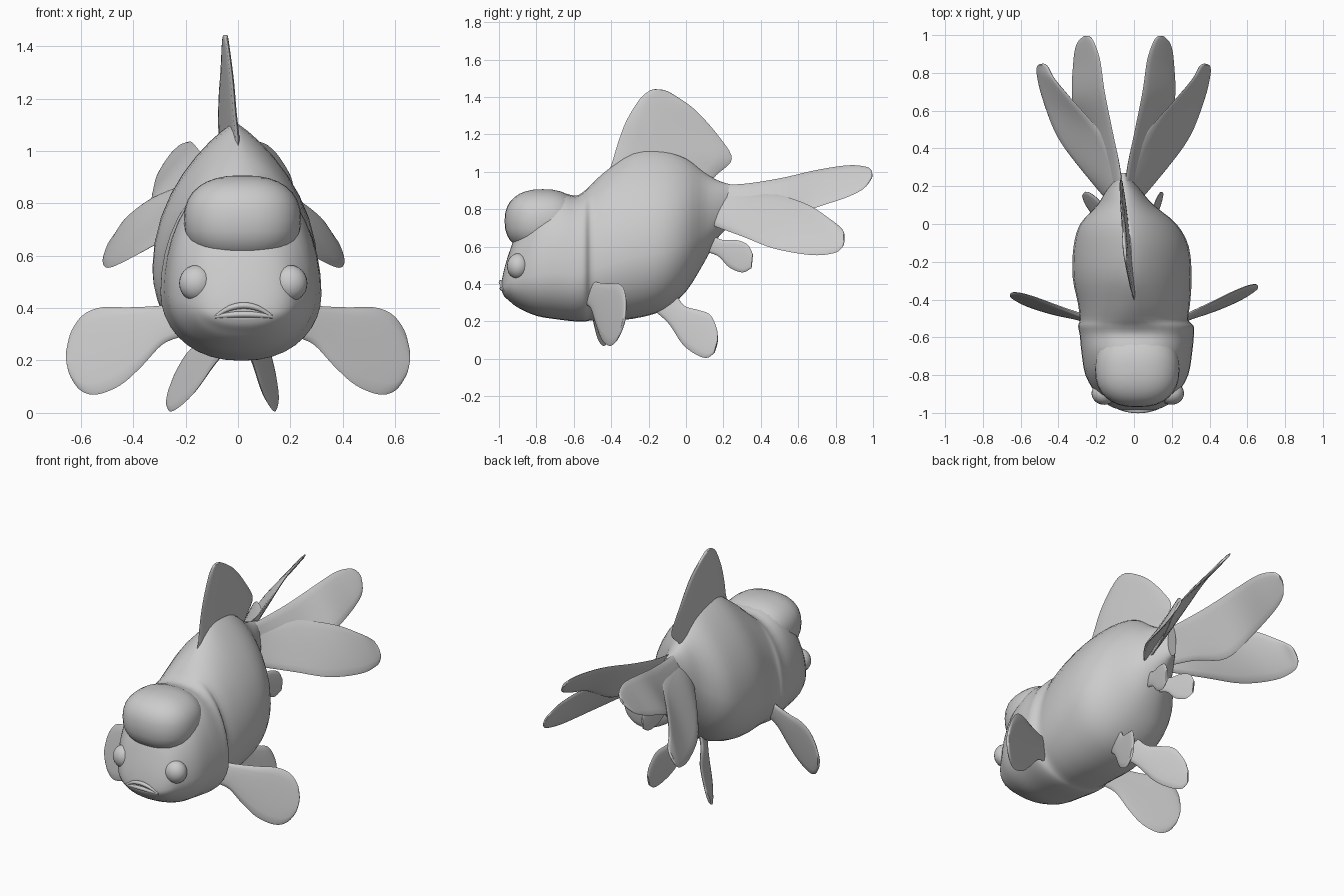
import bpy, bmesh, math
from mathutils import Vector

cube = bpy.data.objects.get("Cube")
if cube:
    bpy.data.objects.remove(cube, do_unlink=True)

grey = bpy.data.materials.new("soft grey")
grey.use_nodes = True
grey.diffuse_color = (0.6, 0.6, 0.6, 1)
grey.node_tree.nodes["Principled BSDF"].inputs["Base Color"].default_value = (0.6, 0.6, 0.6, 1)


def finish(name, bm, angle=50):
    bmesh.ops.recalc_face_normals(bm, faces=bm.faces)
    mesh = bpy.data.meshes.new(name)
    bm.to_mesh(mesh)
    bm.free()
    mesh.materials.append(grey)
    obj = bpy.data.objects.new(name, mesh)
    bpy.context.collection.objects.link(obj)
    bpy.ops.object.select_all(action="DESELECT")
    obj.select_set(True)
    bpy.context.view_layer.objects.active = obj
    bpy.ops.object.shade_smooth_by_angle(angle=math.radians(angle))
    return obj


def signed_power(x, power):
    return math.copysign(abs(x) ** power, x)


def refine(rows, steps):
    """Pass a smooth curve through rows of numbers."""
    out = []
    for i in range(len(rows) - 1):
        p, q = rows[i], rows[i + 1]
        before, after = rows[max(i - 1, 0)], rows[min(i + 2, len(rows) - 1)]
        for s in range(steps):
            t = s / steps
            out.append([b + t / 2 * (c - a + t * (2 * a - 5 * b + 4 * c - d + t * (3 * (b - c) + d - a)))
                        for a, b, c, d in zip(before, p, q, after)])
    return out + [list(rows[-1])]


def loft(name, rings):
    """Skin closed rings of points and cap both ends."""
    bm = bmesh.new()
    loops = [[bm.verts.new(p) for p in ring] for ring in rings]
    n = len(loops[0])
    for a, b in zip(loops, loops[1:]):
        for k in range(n):
            bm.faces.new((a[k], a[(k + 1) % n], b[(k + 1) % n], b[k]))
    bm.faces.new(loops[0])
    bm.faces.new(loops[-1])
    return finish(name, bm)


def fin(name, rows, thick=0.012, place=lambda v: v):
    """Each row holds two opposite edge points of the fin, from root to tip."""
    rows = [[*place(Vector(r[:3])), *place(Vector(r[3:]))] for r in rows]
    rows = refine(rows, 5)
    edges = [(Vector(r[:3]), Vector(r[3:])) for r in rows]
    mids = [(a + b) / 2 for a, b in edges]
    rings = []
    for i, (a, b) in enumerate(edges):
        half = (b - a) / 2
        along = mids[min(i + 1, len(mids) - 1)] - mids[max(i - 1, 0)]
        normal = half.cross(along).normalized()
        depth = thick * (1 - 0.5 * i / len(edges))
        ring = []
        for k in range(16):
            t = math.tau * k / 16
            ring.append(mids[i] + half * math.cos(t) + normal * depth * signed_power(math.sin(t), .7))
        rings.append(ring)
    return loft(name, rings)


def ball(name, centre, radii, power=1.0, segments=24):
    bm = bmesh.new()
    bmesh.ops.create_uvsphere(bm, u_segments=segments, v_segments=segments // 2, radius=1)
    for v in bm.verts:
        v.co = Vector([c + r * signed_power(x, power) for c, r, x in zip(centre, radii, v.co)])
    return finish(name, bm)


# Body: y, belly height, back height, half width, sideways drift, back sharpness
body = [
    (-.985, .36, .42, .08, .02, .9), (-.972, .335, .48, .13, .02, .9), (-.945, .31, .57, .175, .02, .9),
    (-.9, .275, .68, .215, .015, .8), (-.8, .23, .82, .272, .015, .75), (-.68, .21, .885, .293, .015, .75),
    (-.59, .2, .872, .302, .015, .78), (-.54, .2, .9, .306, .01, .9), (-.505, .205, .935, .287, 0, 1.05),
    (-.42, .205, 1.01, .297, 0, 1.3), (-.28, .215, 1.1, .315, -.01, 1.7), (-.12, .26, 1.105, .305, -.015, 1.7),
    (0, .36, 1.07, .255, -.03, 1.6), (.1, .52, .995, .15, -.045, 1.3), (.18, .66, .95, .09, -.055, 1),
    (.27, .73, .925, .03, -.055, 1)]
rings = []
for y, low, high, width, drift, sharp in refine(body, 3):
    waist = low + 0.37 * (high - low)
    ring = []
    for k in range(36):
        t = math.tau * k / 36
        c, s = math.cos(t), math.sin(t)
        z = waist + s * (high - waist if s > 0 else waist - low)
        ring.append((drift + width * signed_power(c, sharp if s > 0 else .9), y, z))
    rings.append(ring)
loft("body", rings)

# Head cushion and eyes
ball("forehead_hood", (.017, -.765, .737), (.224, .205, .17), 0.84, 32)
for side, x in (("left", .198), ("right", -.158)):
    ball(side + "_eye", (x, -.897, .495), (.067, .06, .069))

# Lips: two curved tubes around a down-turned mouth
for name, rise, front in (("upper_lip", .042, -.99), ("lower_lip", .008, -.985)):
    tube = []
    for k in range(13):
        u = k / 6 - 1
        bow = 1 - u * u
        centre = Vector((.022 + .11 * u, -.972 + (front + .972) * bow, .368 + rise * bow))
        r = .008 + .004 * bow
        tube.append([centre + Vector((0, r * math.cos(a * math.tau / 8), r * math.sin(a * math.tau / 8)))
                     for a in range(8)])
    loft(name, tube)

# Dorsal fin
fin("dorsal_fin", [
    (0, -.43, .96, -.04, .1, .92), (0, -.395, 1.05, -.06, .165, .985),
    (-.01, -.365, 1.15, -.07, .245, 1.07), (-.02, -.32, 1.27, -.07, .175, 1.19),
    (-.035, -.25, 1.385, -.06, .05, 1.33), (-.043, -.2, 1.43, -.055, -.07, 1.415),
    (-.046, -.17, 1.442, -.05, -.12, 1.438)], .017)

# Tail: each half has an upper and a lower lobe that overlap up to the fork
upper_lobe = [
    (0, .1, .93, .05, .1, .74), (.02, .3, .935, .13, .3, .73), (.06, .5, .965, .225, .48, .7),
    (.1, .7, 1.01, .272, .66, .795), (.125, .87, 1.035, .267, .85, .86),
    (.16, .97, 1.025, .25, .95, .91), (.185, .995, 1, .21, .995, .97)]
lower_lobe = [
    (0, .12, .9, .08, .12, .72), (.04, .3, .89, .235, .3, .655), (.12, .48, .88, .355, .47, .59),
    (.265, .65, .825, .432, .67, .555), (.36, .76, .755, .459, .79, .565),
    (.4, .83, .7, .457, .835, .595), (.42, .845, .67, .445, .845, .63)]
for side, sign in (("left", 1), ("right", -1)):
    def mirrored(v, sign=sign):
        return Vector((-.055 + sign * v.x, v.y, v.z))
    fin(side + "_upper_tail", upper_lobe, .014, mirrored)
    fin(side + "_lower_tail", lower_lobe, .014, mirrored)

# Paired lower fins: outlines lie flat, then each side gets its own slant
pectoral = [
    (.22, 0, .42, .22, 0, .29), (.31, 0, .408, .29, 0, .26), (.42, 0, .403, .37, 0, .175),
    (.52, 0, .403, .45, 0, .105), (.59, 0, .375, .54, 0, .07), (.635, 0, .315, .6, 0, .085),
    (.653, 0, .25, .638, 0, .135), (.655, 0, .215, .65, 0, .175)]
pelvic = [
    (0, -.06, .36, 0, -.16, .25), (0, -.01, .285, 0, -.09, .185), (0, .07, .26, 0, -.02, .08),
    (0, .13, .235, 0, .05, .025), (0, .165, .16, 0, .11, .005), (0, .17, .1, 0, .15, .03)]
anal = [
    (0, .1, .7, 0, .08, .58), (0, .18, .64, 0, .17, .55), (0, .27, .635, 0, .23, .49),
    (0, .33, .61, 0, .3, .462), (0, .357, .56, 0, .35, .485)]
for side, sign, sweep, root, flare, splay in (("left", 1, .5, .075, .12, .3), ("right", -1, .38, .105, .35, .53)):
    fin(side + "_pectoral_fin", pectoral, .016,
        lambda v: Vector((sign * v.x, -.51 + sweep * (v.x - .28) + .18 * (v.z - .25), v.z)))
    fin(side + "_pelvic_fin", pelvic, .014,
        lambda v: Vector((sign * (root + flare * (.28 - v.z) + splay * v.y), v.y, v.z)))
    fin(side + "_anal_fin", anal, .012,
        lambda v: Vector((-.045 + sign * (.035 + .25 * (v.y - .1)), v.y, v.z)))
